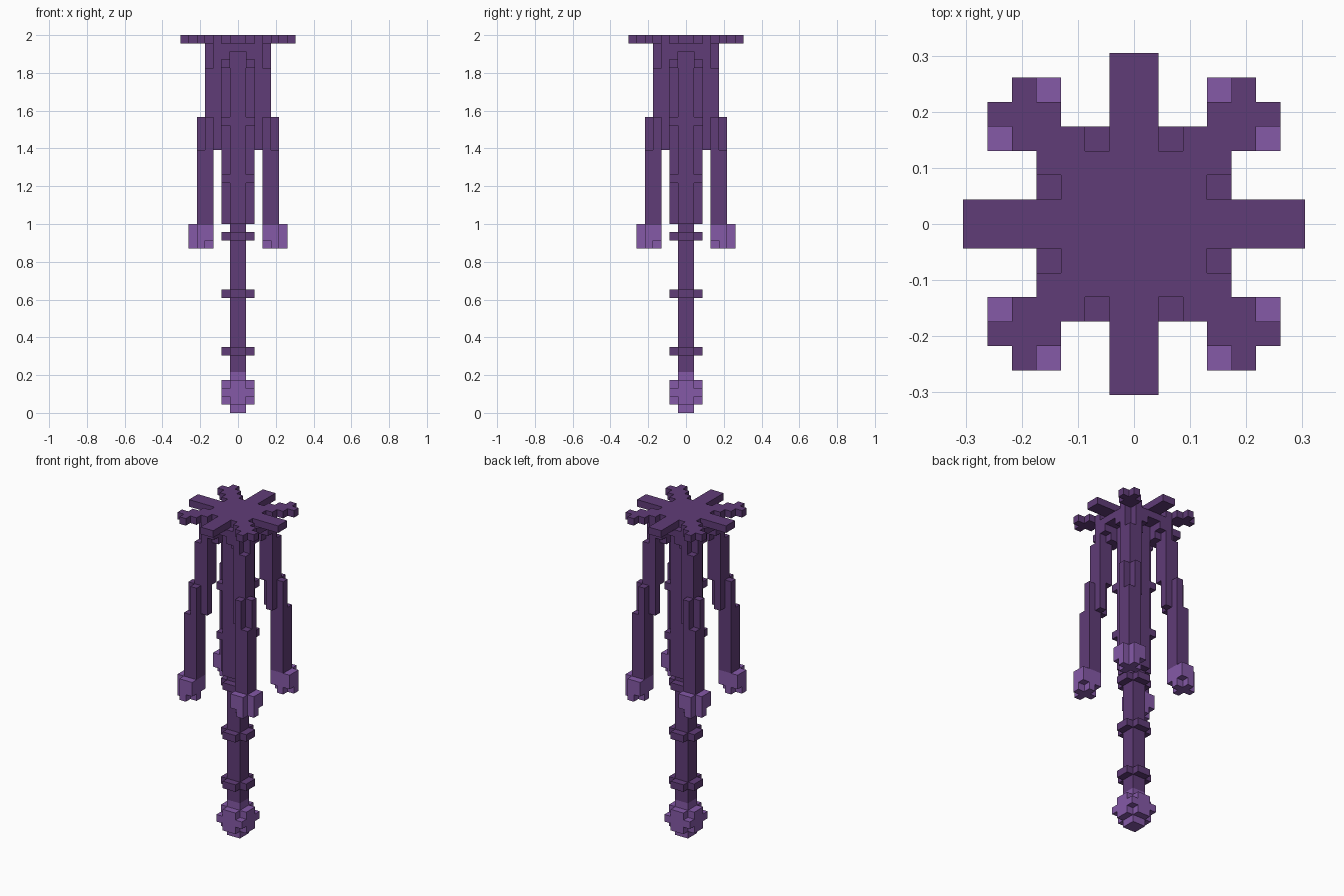
import bpy, bmesh, math

if "Cube" in bpy.data.objects:
    bpy.data.objects.remove(bpy.data.objects["Cube"], do_unlink=True)

UNIT = 2 / 46  # one block; the model is 46 blocks tall


def material(name, rgb):
    m = bpy.data.materials.new(name)
    m.use_nodes = True
    color = (*rgb, 1)
    m.diffuse_color = color
    m.node_tree.nodes["Principled BSDF"].inputs["Base Color"].default_value = color
    return m


DARK = material("dark purple", (0.117, 0.045, 0.185))
LIGHT = material("light purple", (0.235, 0.1, 0.39))
ALL = [(sx, sy) for sx in (1, -1) for sy in (1, -1)]


def fill(boxes, quadrants):
    """Blocks of the boxes (x0, x1, y0, y1, z0, z1), mirrored across the diagonal and into the quadrants."""
    cells = set()
    for x0, x1, y0, y1, z0, z1 in boxes:
        for x in range(x0, x1):
            for y in range(y0, y1):
                for z in range(z0, z1):
                    for a, b in ((x, y), (y, x)):
                        for sx, sy in quadrants:
                            cells.add((a if sx > 0 else -a - 1,
                                       b if sy > 0 else -b - 1, z))
    return cells


def build(name, boxes, mat, quadrants=ALL):
    """Make the outer skin of the blocks, with coplanar faces merged."""
    cells = fill(boxes, quadrants)
    bm = bmesh.new()
    for cell in cells:
        for d in range(3):
            for side in (0, 1):
                near = list(cell)
                near[d] += 2 * side - 1
                if tuple(near) in cells:
                    continue
                ring = []
                for u, v in ((0, 0), (1, 0), (1, 1), (0, 1)):
                    p = list(cell)
                    p[d] += side
                    p[(d + 1) % 3] += u
                    p[(d + 2) % 3] += v
                    ring.append(bm.verts.new([c * UNIT for c in p]))
                bm.faces.new(ring if side else ring[::-1])
    bmesh.ops.remove_doubles(bm, verts=bm.verts, dist=UNIT / 100)
    bmesh.ops.dissolve_limit(bm, angle_limit=math.radians(1),
                             verts=bm.verts, edges=bm.edges)
    mesh = bpy.data.meshes.new(name)
    bm.to_mesh(mesh)
    bm.free()
    mesh.materials.append(mat)
    obj = bpy.data.objects.new(name, mesh)
    bpy.context.collection.objects.link(obj)


# Star-shaped top: slab, straight arms and diagonal crosses
build("top_star", [
    (0, 3, 0, 3, 45, 46), (0, 1, 3, 7, 45, 46), (2, 4, 3, 4, 45, 46),
    (3, 6, 4, 5, 45, 46)], DARK)

# Stepped brackets beneath the straight arms
build("arm_brackets", [(1, 2, 3, 4, 43, 45), (0, 1, 2, 4, 44, 45)], DARK)

# Central column, cross-shaped above and square below, with rings
build("column", [(0, 1, 0, 2, 23, 45)]
      + [(0, 2, 0, 2, z, z + 1) for z in (28, 35, 42)], DARK)
build("tail", [(0, 1, 0, 1, 5, 23)]
      + [(0, 1, 0, 2, z, z + 1) for z in (7, 14, 21)], DARK)
build("tail_tip", [(0, 1, 0, 1, 0, 5), (0, 1, 0, 2, 1, 4), (0, 2, 0, 2, 2, 3)], LIGHT)

# Four hanging limbs, each stepping outward, with pale tips
for sx, sy in ALL:
    place = ("back" if sy > 0 else "front") + ("_left" if sx > 0 else "_right")
    build(place + "_limb", [
        (1, 4, 2, 3, 42, 45),                           # shoulder cross
        (2, 4, 2, 4, 36, 42),                           # upper limb
        (2, 5, 3, 4, 32, 36),                           # elbow cross
        (3, 5, 3, 5, 23, 32)], DARK, [(sx, sy)])        # lower limb
    build(place + "_limb_tip", [
        (3, 6, 4, 5, 20, 23), (3, 6, 3, 4, 21, 23)], LIGHT, [(sx, sy)])
